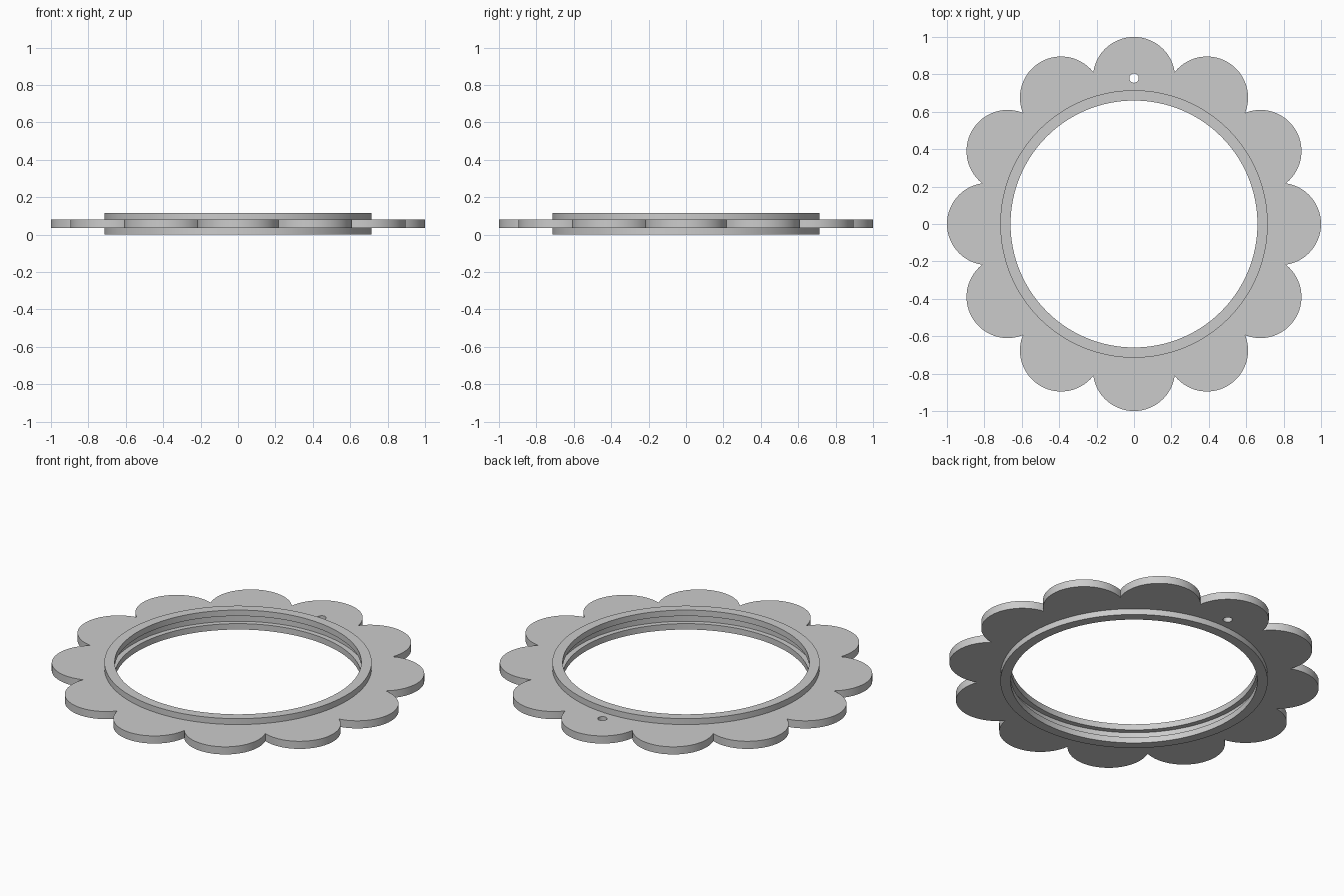
import bpy, bmesh
from math import cos, sin, pi, radians, acos, sqrt

cube = bpy.data.objects.get("Cube")
if cube:
    bpy.data.objects.remove(cube, do_unlink=True)

PETALS, CENTRE, PETAL_R = 12, 0.78, 0.22
SEGMENTS = 128

grey = bpy.data.materials.new("plain grey")
grey.use_nodes = True
grey.diffuse_color = (0.6, 0.6, 0.6, 1)
grey.node_tree.nodes["Principled BSDF"].inputs["Base Color"].default_value = (0.6, 0.6, 0.6, 1)


def finish(obj):
    obj.data.materials.clear()
    obj.data.materials.append(grey)
    bpy.ops.object.select_all(action='DESELECT')
    obj.select_set(True)
    bpy.context.view_layer.objects.active = obj
    bpy.ops.object.shade_smooth_by_angle(angle=radians(30))


def circle(radius, y=0, n=SEGMENTS):
    return [(radius * cos(2 * pi * i / n), y + radius * sin(2 * pi * i / n)) for i in range(n)]


def scalloped_outline(steps=28):
    """Twelve petal arcs that meet in sharp notches."""
    half = pi / PETALS
    notch = CENTRE * cos(half) + sqrt(PETAL_R ** 2 - (CENTRE * sin(half)) ** 2)
    sweep = acos((notch * cos(half) - CENTRE) / PETAL_R)
    pts = []
    for p in range(PETALS):
        a = 2 * pi * p / PETALS
        for i in range(steps):
            b = a - sweep + 2 * sweep * i / steps
            pts.append((CENTRE * cos(a) + PETAL_R * cos(b), CENTRE * sin(a) + PETAL_R * sin(b)))
    return pts


# Petal plate: filled outline with the central opening and a hanging hole
curve = bpy.data.curves.new("petal_plate_outline", 'CURVE')
curve.dimensions = '2D'
curve.fill_mode = 'BOTH'
curve.extrude = 0.0225
for pts in (scalloped_outline(), circle(0.70), circle(0.025, CENTRE, 32)):
    spline = curve.splines.new('POLY')
    spline.points.add(len(pts) - 1)
    for point, (x, y) in zip(spline.points, pts):
        point.co = (x, y, 0, 1)
    spline.use_cyclic_u = True
source = bpy.data.objects.new("petal_plate_outline", curve)
bpy.context.collection.objects.link(source)
bpy.context.view_layer.update()
mesh = bpy.data.meshes.new_from_object(source.evaluated_get(bpy.context.evaluated_depsgraph_get()))
bpy.data.objects.remove(source, do_unlink=True)
bm = bmesh.new()
bm.from_mesh(mesh)
bmesh.ops.remove_doubles(bm, verts=bm.verts, dist=0.0001)
bmesh.ops.translate(bm, verts=bm.verts, vec=(0, 0, 0.0575))
bmesh.ops.recalc_face_normals(bm, faces=bm.faces)
bm.to_mesh(mesh)
bm.free()
plate = bpy.data.objects.new("petal_plate", mesh)
bpy.context.collection.objects.link(plate)
finish(plate)

# Rim ring: lathed section with a groove around its inner wall
profile = [(0.66, 0), (0.715, 0), (0.715, 0.115), (0.66, 0.115),
           (0.66, 0.08), (0.69, 0.08), (0.69, 0.035), (0.66, 0.035)]
bm = bmesh.new()
rings = [[bm.verts.new((x, y, z)) for x, y in circle(r)] for r, z in profile]
for k, ring in enumerate(rings):
    other = rings[(k + 1) % len(rings)]
    for i in range(SEGMENTS):
        j = (i + 1) % SEGMENTS
        bm.faces.new((ring[i], ring[j], other[j], other[i]))
bmesh.ops.recalc_face_normals(bm, faces=bm.faces)
mesh = bpy.data.meshes.new("rim_ring")
bm.to_mesh(mesh)
bm.free()
rim = bpy.data.objects.new("rim_ring", mesh)
bpy.context.collection.objects.link(rim)
finish(rim)
